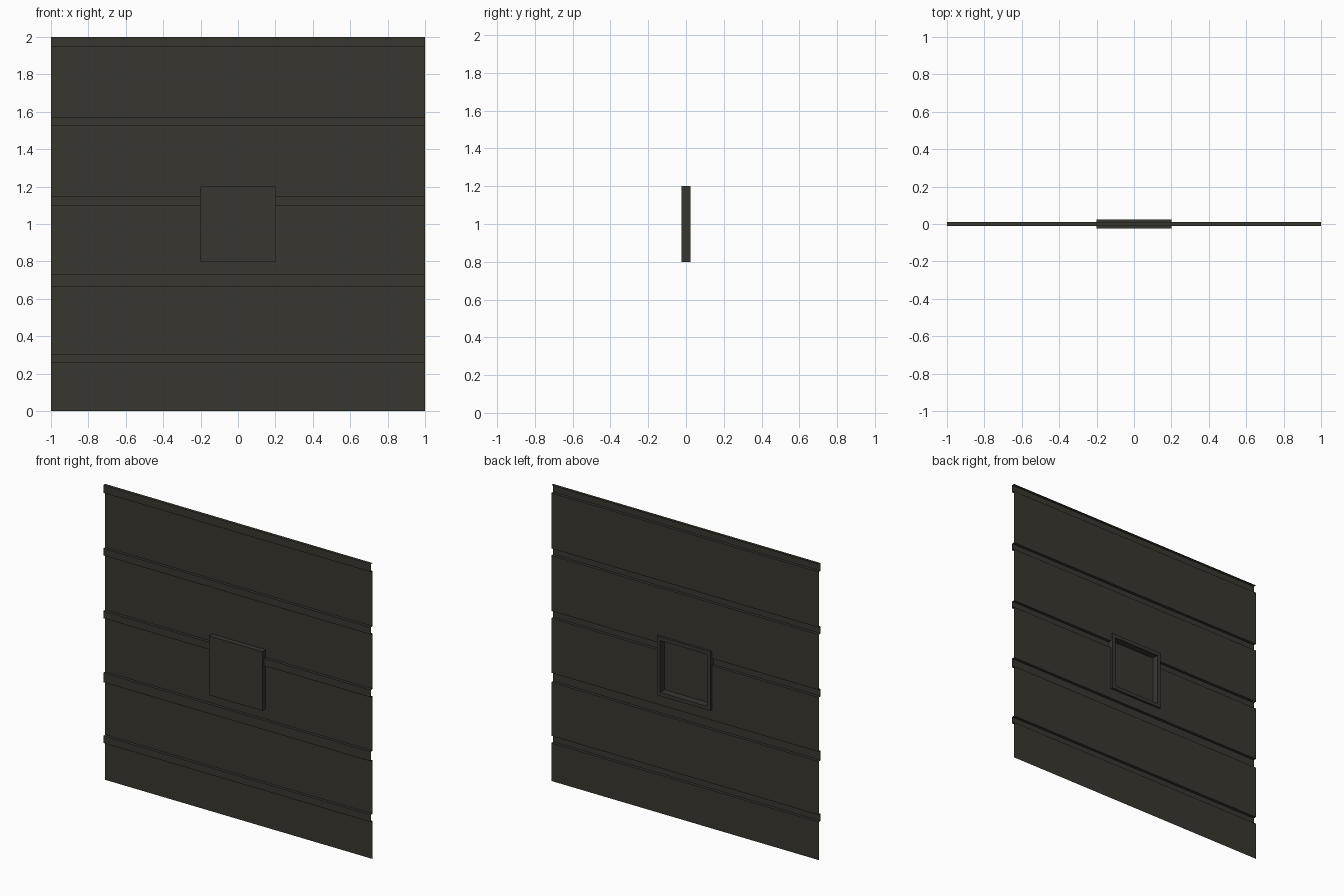
import bpy, bmesh

if "Cube" in bpy.data.objects:
    bpy.data.objects.remove(bpy.data.objects["Cube"])

mat = bpy.data.materials.new("dark olive grey")
mat.diffuse_color = (0.040, 0.037, 0.028, 1)
mat.use_nodes = True
mat.node_tree.nodes["Principled BSDF"].inputs["Base Color"].default_value = mat.diffuse_color


def finish(bm, name):
    me = bpy.data.meshes.new(name)
    bm.to_mesh(me)
    bm.free()
    me.materials.append(mat)
    ob = bpy.data.objects.new(name, me)
    bpy.context.collection.objects.link(ob)
    return ob


# Stepped sheet: wide boards at the back, narrow battens at the front
BACK, FRONT = 0.01, -0.01
battens = [(0.257, 0.305), (0.667, 0.731), (1.10, 1.149), (1.524, 1.572), (1.947, 2.0)]
HOLE = 0.19                      # half size of the opening behind the window frame
profile = [(BACK, 0.0)]
for low, high in battens:
    profile += [(BACK, low), (FRONT, low), (FRONT, high), (BACK, high)]

# split the profile at the opening's bottom and top
cut = [profile[0]]
for (y0, z0), (y1, z1) in zip(profile, profile[1:]):
    for z in (1 - HOLE, 1 + HOLE):
        if z0 < z < z1:
            cut.append((y0, z))
    cut.append((y1, z1))

bm = bmesh.new()
rows = [[bm.verts.new((x, y, z)) for x in (-1, -HOLE, HOLE, 1)] for y, z in cut]
for a, b in zip(rows, rows[1:]):
    mid = (a[0].co.z + b[0].co.z) / 2
    for i in range(3):
        if i == 1 and abs(mid - 1) < HOLE:
            continue
        bm.faces.new((a[i], a[i + 1], b[i + 1], b[i]))
bmesh.ops.delete(bm, geom=[v for v in bm.verts if not v.link_faces], context='VERTS')
finish(bm, "board_sheet")

# Square window frame: closed at the front, deep recess at the back
bm = bmesh.new()
bmesh.ops.create_cube(bm, size=1)
for v in bm.verts:
    v.co = (v.co.x * 0.4, v.co.y * 0.05, v.co.z * 0.4 + 1)
bm.normal_update()
back = next(f for f in bm.faces if f.normal.y > 0.9)
bmesh.ops.inset_region(bm, faces=[back], thickness=0.035)
back = max((f for f in bm.faces if f.normal.y > 0.9), key=lambda f: -abs(f.calc_center_median().x) - abs(f.calc_center_median().z - 1))
pit = bmesh.ops.extrude_discrete_faces(bm, faces=[back])["faces"]
bmesh.ops.translate(bm, vec=(0, -0.048, 0), verts=pit[0].verts)
finish(bm, "window_frame")
